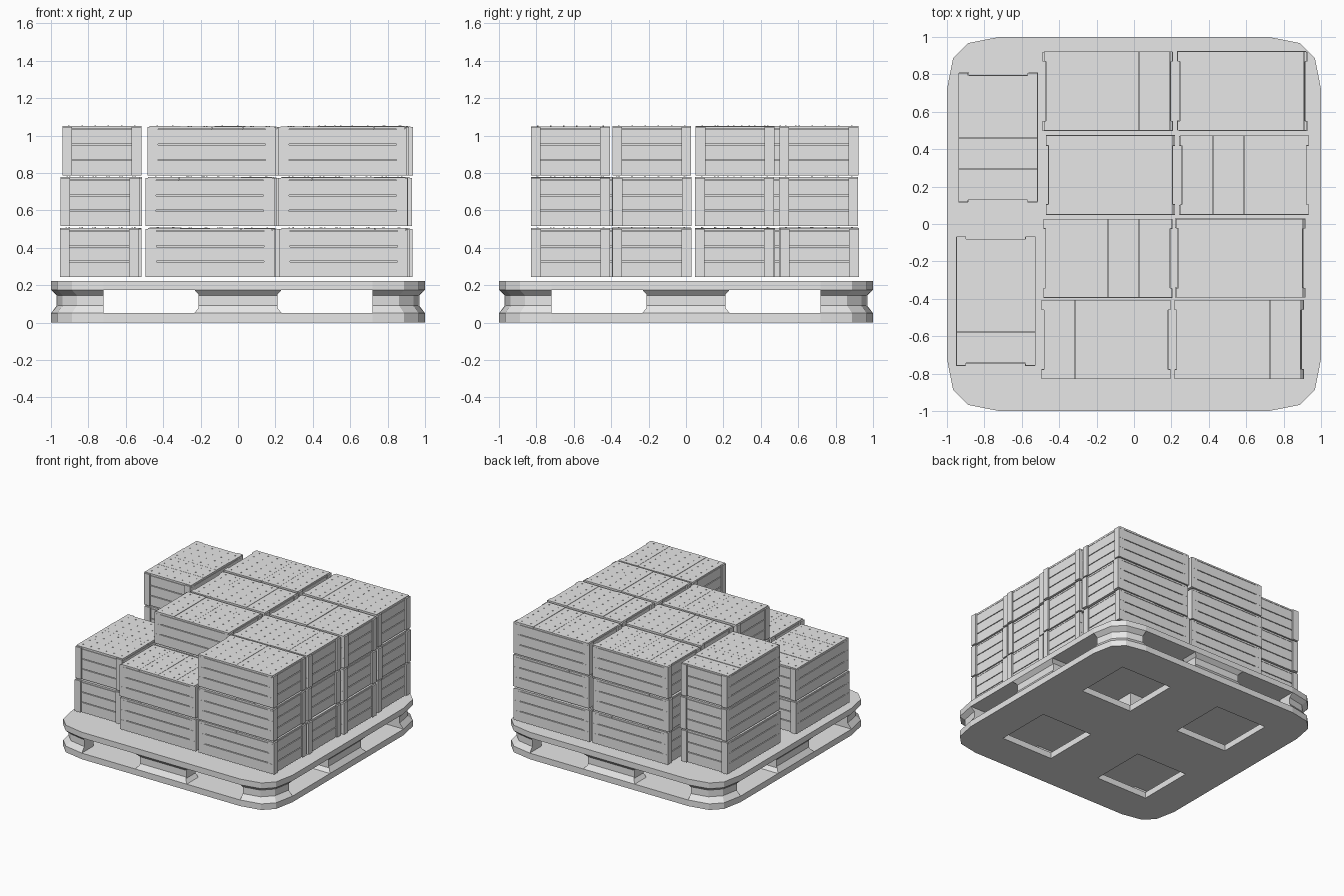
import bpy
import bmesh
import random
from mathutils import Matrix, Vector

random.seed(4)
cube = bpy.data.objects.get("Cube")
if cube:
    bpy.data.objects.remove(cube, do_unlink=True)

grey = bpy.data.materials.new("plain_grey")
grey.use_nodes = True
grey.diffuse_color = (0.8, 0.8, 0.8, 1)
for node in grey.node_tree.nodes:
    if node.type == 'BSDF_PRINCIPLED':
        node.inputs["Base Color"].default_value = (0.8, 0.8, 0.8, 1)


def finish(bm, name, helper=False):
    bmesh.ops.recalc_face_normals(bm, faces=bm.faces)
    mesh = bpy.data.meshes.new(name)
    bm.to_mesh(mesh)
    bm.free()
    mesh.materials.append(grey)
    obj = bpy.data.objects.new(name, mesh)
    bpy.context.collection.objects.link(obj)
    if helper:
        obj.hide_render = True
        obj.hide_viewport = True
    return obj


def add_box(bm, lo, hi):
    lo, hi = Vector(lo), Vector(hi)
    mat = Matrix.Translation((lo + hi) / 2) @ Matrix.Diagonal((*(hi - lo), 1))
    bmesh.ops.create_cube(bm, size=1, matrix=mat)


def loft(bm, rings):
    """Skin closed rings of points and cap both ends."""
    loops = [[bm.verts.new(p) for p in ring] for ring in rings]
    n = len(loops[0])
    for a, b in zip(loops, loops[1:]):
        for i in range(n):
            j = (i + 1) % n
            bm.faces.new((a[i], a[j], b[j], b[i]))
    bm.faces.new(loops[0])
    bm.faces.new(loops[-1])


def cut(obj, cutter):
    mod = obj.modifiers.new("cut", 'BOOLEAN')
    mod.operation = 'DIFFERENCE'
    mod.solver = 'EXACT'
    mod.object = cutter


# Pallet outline: a square with faceted round corners
CORNER = [(1, 0.72), (0.967, 0.888), (0.888, 0.967), (0.72, 1)]


def outline(z, inset=0):
    pts = []
    for turn in range(4):
        for x, y in CORNER:
            for _ in range(turn):
                x, y = -y, x
            pts.append((x * (1 - inset), y * (1 - inset), z))
    return pts


def pallet_part(name, levels):
    bm = bmesh.new()
    loft(bm, [outline(z, inset) for z, inset in levels])
    return finish(bm, name)


BASE, DECK, TOP = 0.05, 0.175, 0.222
pallet_part("pallet_deck", [(DECK, 0), (TOP, 0)])
base = pallet_part("pallet_base", [(0, 0), (BASE, 0)])
wall = pallet_part("pallet_blocks", [(BASE, 0), (0.09, 0.03), (0.145, 0.03), (DECK, 0)])

# Square openings in the base
bm = bmesh.new()
for sx in (-1, 1):
    for sy in (-1, 1):
        c = Vector((sx * 0.465, sy * 0.465, 0.025))
        h = Vector((0.235, 0.235, 0.1))
        add_box(bm, c - h, c + h)
cut(base, finish(bm, "base_cutter", True))

# Hollow inside of the pallet
bm = bmesh.new()
add_box(bm, (-0.85, -0.85, 0), (0.85, 0.85, 0.3))
cut(wall, finish(bm, "hollow_cutter", True))

# Fork openings on all four sides
FORK = [(0.21, 0.08), (0.235, 0.049), (0.72, 0.049), (0.72, 0.177),
        (0.235, 0.177), (0.21, 0.15)]
for along_x in (True, False):
    bm = bmesh.new()
    for side in (-1, 1):
        loft(bm, [[(e, side * u, z) if along_x else (side * u, e, z) for u, z in FORK]
                  for e in (-1.2, 1.2)])
    cut(wall, finish(bm, "fork_cutter", True))

# Centre block
bm = bmesh.new()
add_box(bm, (-0.21, -0.21, BASE), (0.21, 0.21, DECK))
finish(bm, "pallet_centre_block")

LENGTH, WIDTH, HEIGHT, PITCH = 0.665, 0.422, 0.262, 0.272


def crate(name, x, y, z, turned):
    bm = bmesh.new()
    hx, hy = LENGTH / 2, WIDTH / 2
    lid = 0.014
    body = HEIGHT - lid
    # Inner box behind the plank gaps
    add_box(bm, (-hx + 0.012, -hy + 0.012, 0.004), (hx - 0.012, hy - 0.012, body))
    # Three planks round each side
    step = body / 3
    for i in range(3):
        lo, hi = i * step + (0.003 if i else 0), (i + 1) * step - 0.003
        for s in (-1, 1):
            a, b = sorted((s * hy, s * (hy - 0.015)))
            add_box(bm, (-hx, a, lo), (hx, b, hi))
            a, b = sorted((s * hx, s * (hx - 0.015)))
            add_box(bm, (a, -hy + 0.015, lo), (b, hy - 0.015, hi))
    # Corner battens on the ends, and posts closing the gaps at the long sides
    for sx in (-1, 1):
        for sy in (-1, 1):
            x0, x1 = sorted((sx * hx, sx * (hx + 0.012)))
            y0, y1 = sorted((sy * hy, sy * (hy - 0.052)))
            add_box(bm, (x0, y0, 0), (x1, y1, HEIGHT - 0.004))
            x0, x1 = sorted((sx * hx, sx * (hx - 0.045)))
            y0, y1 = sorted((sy * (hy - 0.001), sy * (hy - 0.04)))
            add_box(bm, (x0, y0, 0.002), (x1, y1, body))
    # Four lid boards with nail heads
    board = LENGTH / 4
    for i in range(4):
        left = -hx + i * board
        top = HEIGHT + random.uniform(-0.002, 0.002)
        add_box(bm, (left, -hy, body), (left + board - 0.001, hy, top))
        for f in (0.25, 0.75):
            for k in range(6):
                nx, ny = left + f * board, -hy + (k + 0.5) * WIDTH / 6
                add_box(bm, (nx - 0.004, ny - 0.004, top - 0.001),
                        (nx + 0.004, ny + 0.004, top + 0.003))
    obj = finish(bm, name)
    obj.location = (x, y, z)
    if turned:
        obj.rotation_euler.z = 1.5707963


# Stacks: centre x, centre y, layers, turned
stacks = [(-0.738, -0.412, 2, True), (-0.728, 0.462, 3, True)]
rows = [(-0.618, -0.15, 0.56), (-0.183, -0.14, 0.57), (0.262, -0.125, 0.59), (0.71, -0.138, 0.578)]
for r, (y, x_mid, x_side) in enumerate(rows):
    stacks.append((x_mid, y, 2 if r == 0 else 3, False))
    stacks.append((x_side, y, 3, False))

for x, y, layers, turned in stacks:
    for level in range(layers):
        dx = dy = 0
        if level < layers - 1:
            dx, dy = random.uniform(-0.006, 0.006), random.uniform(-0.004, 0.004)
        crate("crate", x + dx, y + dy, 0.243 + level * PITCH, turned)
